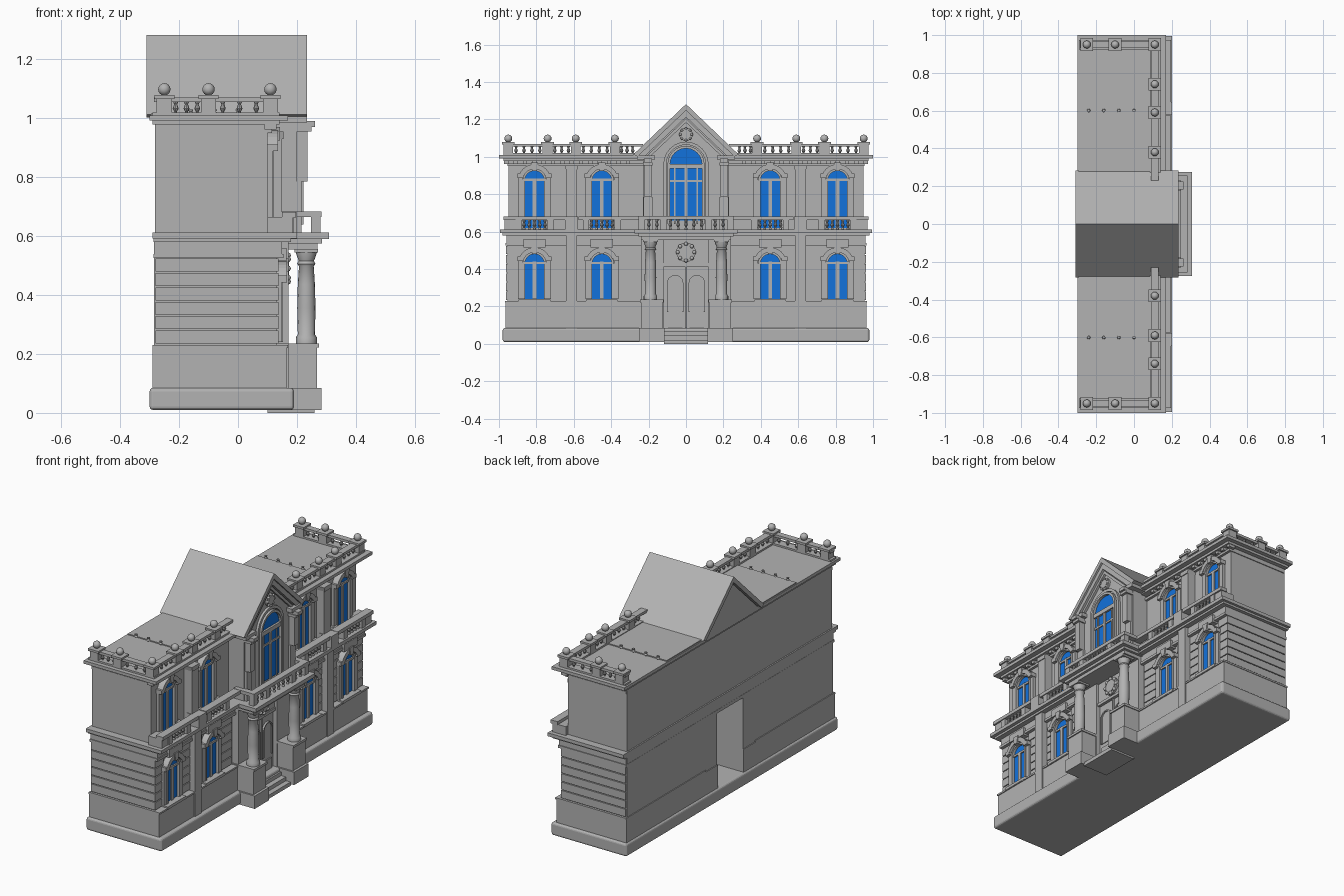
import bpy, bmesh, math

if "Cube" in bpy.data.objects:
    bpy.data.objects.remove(bpy.data.objects["Cube"], do_unlink=True)


def material(name, rgb):
    m = bpy.data.materials.new(name)
    m.use_nodes = True
    m.diffuse_color = (*rgb, 1)
    m.node_tree.nodes["Principled BSDF"].inputs["Base Color"].default_value = (*rgb, 1)
    return m


STONE = material("grey stone", (0.45, 0.45, 0.45))
GLASS = material("blue glass", (0.006, 0.17, 0.72))


def finish(name, bm, mat, smooth=False):
    bmesh.ops.recalc_face_normals(bm, faces=bm.faces)
    me = bpy.data.meshes.new(name)
    bm.to_mesh(me)
    bm.free()
    me.materials.append(mat)
    ob = bpy.data.objects.new(name, me)
    bpy.context.collection.objects.link(ob)
    if smooth:
        bpy.ops.object.select_all(action='DESELECT')
        ob.select_set(True)
        bpy.context.view_layer.objects.active = ob
        bpy.ops.object.shade_smooth_by_angle(angle=math.radians(40))
    return ob


def plate(name, pts, x0, x1, mat=STONE):
    """Outline in (y, z) extruded along x."""
    bm = bmesh.new()
    f = bm.faces.new([bm.verts.new((x0, y, z)) for y, z in pts])
    r = bmesh.ops.extrude_face_region(bm, geom=[f])
    moved = [v for v in r["geom"] if isinstance(v, bmesh.types.BMVert)]
    bmesh.ops.translate(bm, verts=moved, vec=(x1 - x0, 0, 0))
    return finish(name, bm, mat)


def box(name, x, y, z, mat=STONE):
    return plate(name, [(y[0], z[0]), (y[1], z[0]), (y[1], z[1]), (y[0], z[1])], x[0], x[1], mat)


def pair(name, x, y, z):
    box("left_" + name, x, y, z)
    box("right_" + name, x, (-y[1], -y[0]), z)


def lathe(name, profile, loc, seg=12):
    """Spin a (radius, z) profile round a vertical axis."""
    bm = bmesh.new()
    rings = [[bm.verts.new((loc[0] + r * math.cos(2 * math.pi * k / seg),
                            loc[1] + r * math.sin(2 * math.pi * k / seg), loc[2] + z))
              for k in range(seg)] for r, z in profile]
    for a, b in zip(rings, rings[1:]):
        for k in range(seg):
            n = (k + 1) % seg
            bm.faces.new((a[k], a[n], b[n], b[k]))
    bm.faces.new(rings[0])
    bm.faces.new(rings[-1])
    return finish(name, bm, STONE, True)


def arc(y, z, r, a0=0, a1=180, n=12):
    return [(y + r * math.cos(math.radians(a0 + (a1 - a0) * k / n)),
             z + r * math.sin(math.radians(a0 + (a1 - a0) * k / n))) for k in range(n + 1)]


def arch(y, half, z0, top):
    return [(y + half, z0)] + arc(y, top - half, half) + [(y - half, z0)]


def surround(name, y, half, z0, top, t, x0, x1):
    plate(name, arch(y, half + t, z0, top + t) + arch(y, half, z0, top)[::-1], x0, x1)


def ball(name, loc, r):
    bm = bmesh.new()
    bmesh.ops.create_uvsphere(bm, u_segments=12, v_segments=8, radius=r)
    bmesh.ops.translate(bm, verts=bm.verts, vec=loc)
    finish(name, bm, STONE, True)


def balusters(name, start, end, z, h, n):
    prof = [(.007, 0), (.007, .15), (.004, .22), (.010, .45), (.005, .75), (.008, .88), (.008, 1)]
    for k in range(n):
        t = (k + .5) / n
        loc = (start[0] + (end[0] - start[0]) * t, start[1] + (end[1] - start[1]) * t, z)
        lathe(name, [(r, q * h) for r, q in prof], loc, 8)


def rosette(name, z, r, x):
    plate(name + "_ring", arc(0, z, r, 0, 360, 20)[:-1], x, x + .012)
    plate(name + "_disc", arc(0, z, r * .72, 0, 360, 16)[:-1], x, x + .018)
    for k in range(8):
        a = k * math.pi / 4
        ball(name + "_petal", (x + .014, r * .85 * math.cos(a), z + r * .85 * math.sin(a)), r * .2)


# Main body with the open passage at the back
base = box("base", (-.30, .19), (-.98, .98), (.01, .085))
bev = base.modifiers.new("rounded_edge", 'BEVEL')
bev.width, bev.segments, bev.limit_method = .012, 3, 'ANGLE'
pair("lower_wall", (-.285, .13), (.12, .955), (.08, .6))
box("passage_lintel", (-.285, .15), (-.12, .12), (.52, .6))
pair("plinth", (-.29, .165), (.12, .965), (.085, .22))
pair("plinth_cap", (-.29, .17), (.23, .968), (.22, .23))
box("upper_wall", (-.282, .10), (-.95, .95), (.6, 1.0))
for k in range(6):
    z = .235 + k * .049
    pair("stone_course", (-.28, .137), (.885, .962), (z, z + .044))
    pair("inner_stone_course", (.12, .137), (.66, .735), (z, z + .044))
    pair("bay_stone_course", (.12, .137), (.25, .37), (z, z + .044))
    pair("middle_stone_course", (.12, .137), (.53, .74), (z, z + .044))

# Bands and cornices
box("string_course", (-.286, .155), (-.965, .965), (.525, .54))
box("frieze", (-.284, .15), (-.96, .96), (.54, .59))
box("floor_cornice_lower", (-.286, .18), (-.98, .98), (.58, .592))
box("floor_cornice", (-.29, .20), (-.995, .995), (.592, .612))
box("upper_frieze", (-.28, .115), (-.955, .955), (.95, .965))
box("roof_cornice_lower", (-.29, .14), (-.975, .975), (.978, .992))
box("roof_cornice", (-.30, .17), (-1, 1), (.992, 1.01))
pair("roof_deck_step", (-.295, .10), (.25, .60), (1.0, 1.016))
for k in range(14):
    y = .30 + k * .05
    pair("cornice_block", (.09, .13), (y, y + .022), (.962, .98))

# Side windows on both floors
for y in (-.81, -.45, .45, .81):
    for floor, x, z0, top in (("lower", .13, .24, .48), ("upper", .10, .62, .925)):
        n = floor + "_window"
        plate(n + "_glass", arch(y, .052, z0, top), x, x + .006, GLASS)
        box(n + "_mullion", (x, x + .014), (y - .010, y + .010), (z0, top - .04))
        box(n + "_transom", (x, x + .014), (y - .052, y + .052), (top - .054, top - .042))
        surround(n + "_frame", y, .052, z0, top, .012, x, x + .022)
        c = top - .052
        plate(n + "_hood", arc(y, c, .088, 25, 155) + arc(y, c, .062, 155, 25), x, x + .036)
        plate(n + "_keystone", [(y - .012, top), (y + .012, top), (y + .02, top + .045),
                                (y - .02, top + .045)], x, x + .042)
        for s in (-1, 1):
            e = y + s * .076
            box(n + "_hood_end", (x, x + .036), (e - .016, e + .016), (c + .015, c + .038))
            box(n + "_jamb", (x, x + .018), (e - .012, e + .012), (z0, c + .015))
    box("window_sill", (.12, .172), (y - .085, y + .085), (.222, .238))
    box("lintel_block", (.13, .165), (y - .06, y + .06), (.515, .56))
    # Window balcony
    balusters("window_baluster", (.172, y - .07), (.172, y + .07), .612, .05, 5)
    for s in (-1, 1):
        e = y + s * .085
        box("window_balcony_post", (.10, .19), (e - .017, e + .017), (.61, .664))
pair("facade_rail", (.15, .195), (.22, .575), (.662, .682))
pair("outer_facade_rail", (.15, .195), (.645, .975), (.662, .682))
pair("corner_block", (.10, .185), (.91, .97), (.61, .664))

# Tall strips dividing the wings
for s in (-1, 1):
    y = s * .612
    box("strip_lower", (.12, .172), (y - .03, y + .03), (.085, .60))
    box("strip_upper", (.09, .15), (y - .03, y + .03), (.60, .93))
    plate("strip_top", [(y - .03, .93), (y + .03, .93), (y + .036, .955), (y - .036, .955)], .09, .155)
    box("strip_foot", (.12, .20), (y - .034, y + .034), (.60, .68))

# Roof balustrade
BALL_Y = (.38, .59, .74, .95)
for s in (-1, 1):
    posts = [(.11, s * y) for y in BALL_Y] + [(-.10, s * .95), (-.25, s * .95)]
    for x, y in posts:
        box("roof_post", (x - .026, x + .026), (y - .026, y + .026), (1.005, 1.066))
        box("roof_post_cap", (x - .034, x + .034), (y - .034, y + .034), (1.066, 1.079))
        ball("roof_ball", (x, y, 1.098), .021)
    for a, b, n in ((.25, .38, 3), (.38, .59, 4), (.59, .74, 3), (.74, .95, 4)):
        balusters("roof_baluster", (.11, s * (a + .02)), (.11, s * (b - .02)), 1.01, .05, n)
    for a, b in ((-.25, -.10), (-.10, .11)):
        balusters("end_baluster", (a + .02, s * .95), (b - .02, s * .95), 1.01, .05, 3)
    balusters("inner_baluster", (-.28, s * .60), (.04, s * .60), 1.0, .03, 4)
pair("roof_rail", (.09, .13), (.23, .97), (1.055, 1.07))
pair("end_rail", (-.285, .13), (.932, .968), (1.055, 1.07))
pair("roof_rail_base", (.085, .14), (.25, .975), (1.005, 1.02))
pair("end_rail_base", (-.29, .14), (.925, .975), (1.005, 1.02))

# Central bay, gable and roof
box("bay_wall", (-.28, .20), (-.23, .23), (.60, 1.01))
plate("gable_wall", [(-.25, 1.0), (.25, 1.0), (0, 1.24)], -.30, .20)


def chevron(name, top, half, low, t, x0, x1):
    plate(name, [(0, top), (half, low), (half - t, low - t * .35), (0, top - t * 1.35),
                 (-half + t, low - t * .35), (-half, low)], x0, x1)


chevron("gable_roof", 1.282, .282, 1.012, .025, -.31, .235)
chevron("gable_moulding", 1.25, .262, 1.0, .028, .19, .224)
chevron("gable_inner_moulding", 1.205, .215, 1.0, .016, .19, .214)
pair("gable_return", (.10, .235), (.165, .262), (.985, 1.008))
rosette("gable_rosette", 1.12, .036, .20)

# Great arched window
plate("great_window_glass", arch(0, .085, .66, 1.045), .20, .206, GLASS)
surround("great_window_frame", 0, .085, .64, 1.045, .014, .20, .222)
surround("great_window_outer_frame", 0, .105, .64, 1.065, .016, .20, .214)
box("great_window_mullion", (.20, .214), (-.008, .008), (.64, .945))
box("great_window_transom", (.20, .218), (-.085, .085), (.937, .962))
box("great_window_bar", (.20, .212), (-.085, .085), (.865, .877))
for s in (-1, 1):
    for e in (.06, -.06):
        box("great_window_side_bar", (.20, .211), (e - .004, e + .004), (.64, .94))
pair("bay_pilaster", (.19, .236), (.185, .222), (.785, .955))
pair("pilaster_capital", (.19, .25), (.178, .23), (.955, .97))
pair("pilaster_bracket", (.19, .262), (.183, .225), (.97, .99))
pair("pilaster_pedestal", (.19, .215), (.18, .226), (.61, .785))

# Entrance portico with columns and balcony
pair("portico_wall", (.10, .17), (.118, .24), (.085, .60))
pair("pedestal_foot", (.10, .283), (.115, .25), (.01, .085))
pair("pedestal", (.10, .268), (.125, .24), (.085, .222))
pair("pedestal_cap", (.10, .275), (.12, .245), (.222, .236))
COLUMN = [(.036, 0), (.036, .02), (.029, .03), (.031, .12), (.029, .2), (.025, .262), (.031, .27),
          (.026, .28), (.036, .308), (.036, .314)]
for s in (-1, 1):
    lathe("column", COLUMN, (.232, s * .19, .236), 16)
    box("column_abacus", (.192, .272), (s * .19 - .04, s * .19 + .04), (.545, .557))
box("entablature", (.10, .27), (-.24, .24), (.555, .575))
box("entablature_step", (.10, .285), (-.255, .255), (.575, .592))
box("balcony_floor", (.10, .308), (-.275, .275), (.59, .612))
box("balcony_rail", (.245, .283), (-.25, .25), (.664, .684))
pair("balcony_side_rail", (.15, .283), (.222, .256), (.664, .684))
for y in (-.236, -.12, .12, .236):
    box("balcony_post", (.248, .28), (y - .018, y + .018), (.61, .666))
for a, b, n in ((-.22, -.135, 2), (-.105, .105, 5), (.135, .22, 2)):
    balusters("balcony_baluster", (.264, a), (.264, b), .612, .053, n)

# Doors, medallion and steps
for s in (-1, 1):
    box("door_leaf", (.12, .145), (min(s * .002, s * .12), max(s * .002, s * .12)), (.05, .43))
    plate("door_panel", arch(s * .058, .040, .17, .365), .145, .149)
    surround("door_panel_frame", s * .058, .036, .17, .36, .008, .145, .156)
    box("door_lower_panel", (.145, .152), (s * .058 - .038, s * .058 + .038), (.075, .145))
box("door_meeting_strip", (.12, .155), (-.005, .005), (.05, .43))
box("door_header", (.10, .162), (-.12, .12), (.415, .432))
box("transom_panel", (.12, .155), (-.12, .12), (.43, .56))
rosette("door_medallion", .49, .052, .155)
for k, x in enumerate((.26, .23, .20)):
    box("step", (.10, x), (-.118, .118), (0, .022 * (k + 1)))
